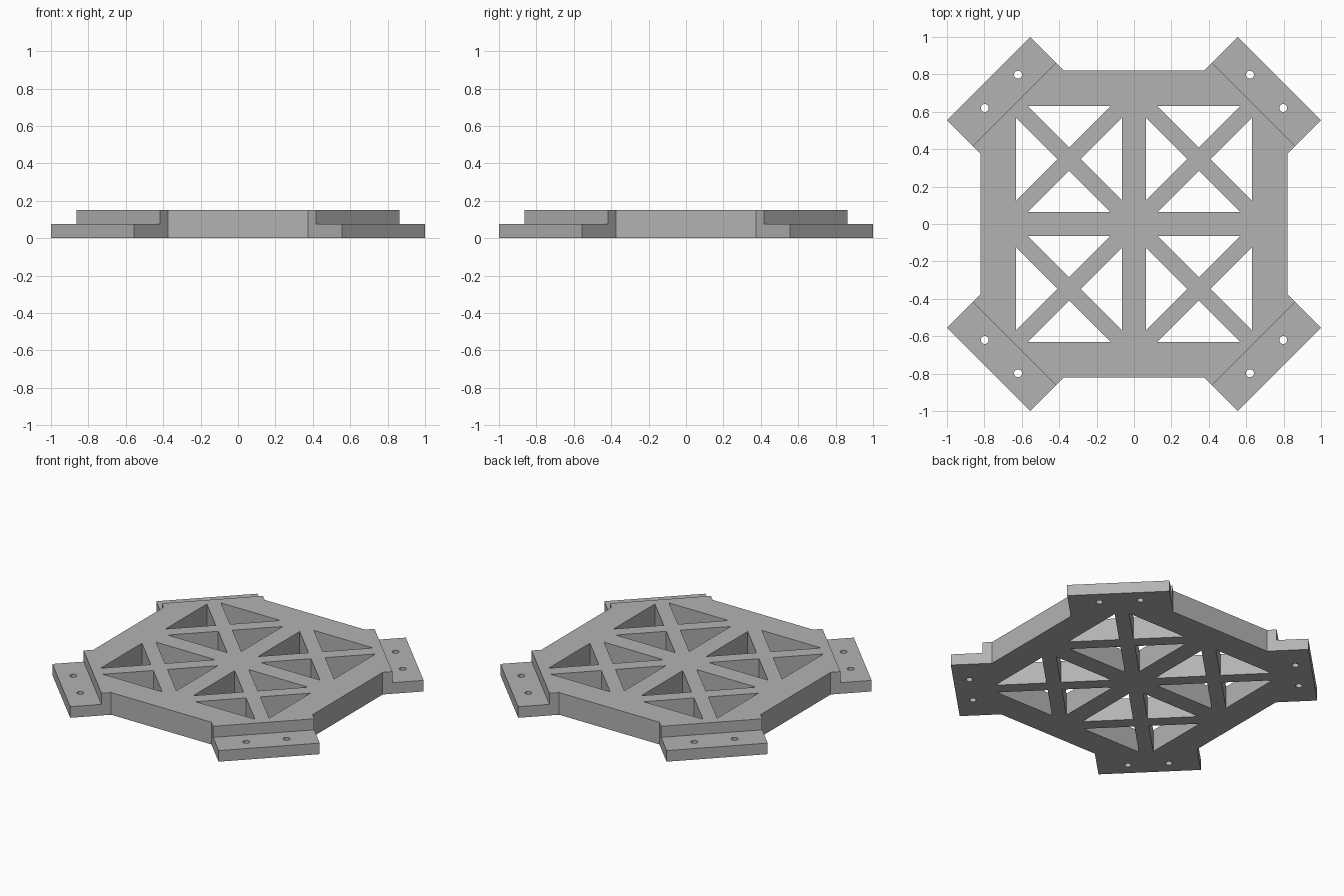
import bpy
import bmesh
import math
from mathutils import Matrix, Vector

default = bpy.data.objects.get("Cube")
if default:
    bpy.data.objects.remove(default, do_unlink=True)

THICK = 0.15      # full plate thickness
STEP = 0.075      # thickness of the corner tabs
TIP = 0.555       # short coordinate of a tab corner on the bounding square
EDGE = 0.82       # straight side of the plate
NOTCH = EDGE - (1 - TIP)
STEP_SUM = 1.28   # x + y along the step line
CELL = 0.347      # centre of one lattice window
HALF = 0.284      # half size of a window
GAP = 0.0625      # apex distance of a triangle from the window centre

grey = bpy.data.materials.new("plate_grey")
grey.use_nodes = True
colour = (0.45, 0.45, 0.45, 1)
grey.diffuse_color = colour
grey.node_tree.nodes["Principled BSDF"].inputs["Base Color"].default_value = colour


def turn(points, quarter):
    rot = Matrix.Rotation(quarter * math.pi / 2, 2)
    return [rot @ Vector(p) for p in points]


def prism(bm, points, low, high):
    """Extrude a flat counter-clockwise outline upwards."""
    face = bm.faces.new([bm.verts.new((p[0], p[1], low)) for p in points])
    side = bmesh.ops.extrude_face_region(bm, geom=[face])["geom"]
    top = [v for v in side if isinstance(v, bmesh.types.BMVert)]
    bmesh.ops.translate(bm, verts=top, vec=(0, 0, high - low))


def make_object(name, bm):
    bmesh.ops.recalc_face_normals(bm, faces=bm.faces)
    mesh = bpy.data.meshes.new(name)
    bm.to_mesh(mesh)
    bm.free()
    mesh.materials.append(grey)
    obj = bpy.data.objects.new(name, mesh)
    bpy.context.collection.objects.link(obj)
    return obj


# Plate outline with four diagonal corner tabs
outline = []
for q in range(4):
    outline += turn([(EDGE, NOTCH), (1, TIP), (TIP, 1), (NOTCH, EDGE)], q)
bm = bmesh.new()
prism(bm, outline, 0, THICK)
plate = make_object("lattice_plate", bm)

# Triangular windows: four around each cell centre
bm = bmesh.new()
triangle = [(GAP, 0), (HALF, GAP - HALF), (HALF, HALF - GAP)]
for sx in (-1, 1):
    for sy in (-1, 1):
        for q in range(4):
            pts = [p + Vector((sx * CELL, sy * CELL)) for p in turn(triangle, q)]
            prism(bm, pts, -0.1, 0.3)
windows = make_object("window_cutter", bm)

# Steps that thin the corner tabs
bm = bmesh.new()
for q in range(4):
    block = [(STEP_SUM + 0.1, -0.1), (STEP_SUM + 0.1, 1.5), (-0.1, STEP_SUM + 0.1)]
    block = [(1.08, STEP_SUM - 1.08), (1.3, 0.5), (0.5, 1.3), (STEP_SUM - 1.08, 1.08)]
    prism(bm, turn(block, q), STEP, 0.3)
steps = make_object("step_cutter", bm)

# Two bolt holes in each tab
bm = bmesh.new()
for q in range(4):
    for centre in turn([(0.798, 0.62), (0.62, 0.798)], q):
        bmesh.ops.create_cone(
            bm, cap_ends=True, segments=24, radius1=0.021, radius2=0.021,
            depth=0.4, matrix=Matrix.Translation((centre.x, centre.y, 0.1)))
bolts = make_object("bolt_cutter", bm)

# Cut everything out of the plate, then drop the cutters
cutters = [windows, steps, bolts]
for cutter in cutters:
    cutter.hide_render = True
    mod = plate.modifiers.new(cutter.name, "BOOLEAN")
    mod.operation = "DIFFERENCE"
    mod.solver = "EXACT"
    mod.object = cutter
graph = bpy.context.evaluated_depsgraph_get()
result = bpy.data.meshes.new_from_object(plate.evaluated_get(graph))
plate.modifiers.clear()
plate.data = result
for cutter in cutters:
    bpy.data.objects.remove(cutter, do_unlink=True)

# Smooth only the bolt hole walls
bpy.context.view_layer.objects.active = plate
plate.select_set(True)
bpy.ops.object.shade_smooth_by_angle(angle=math.radians(30))
